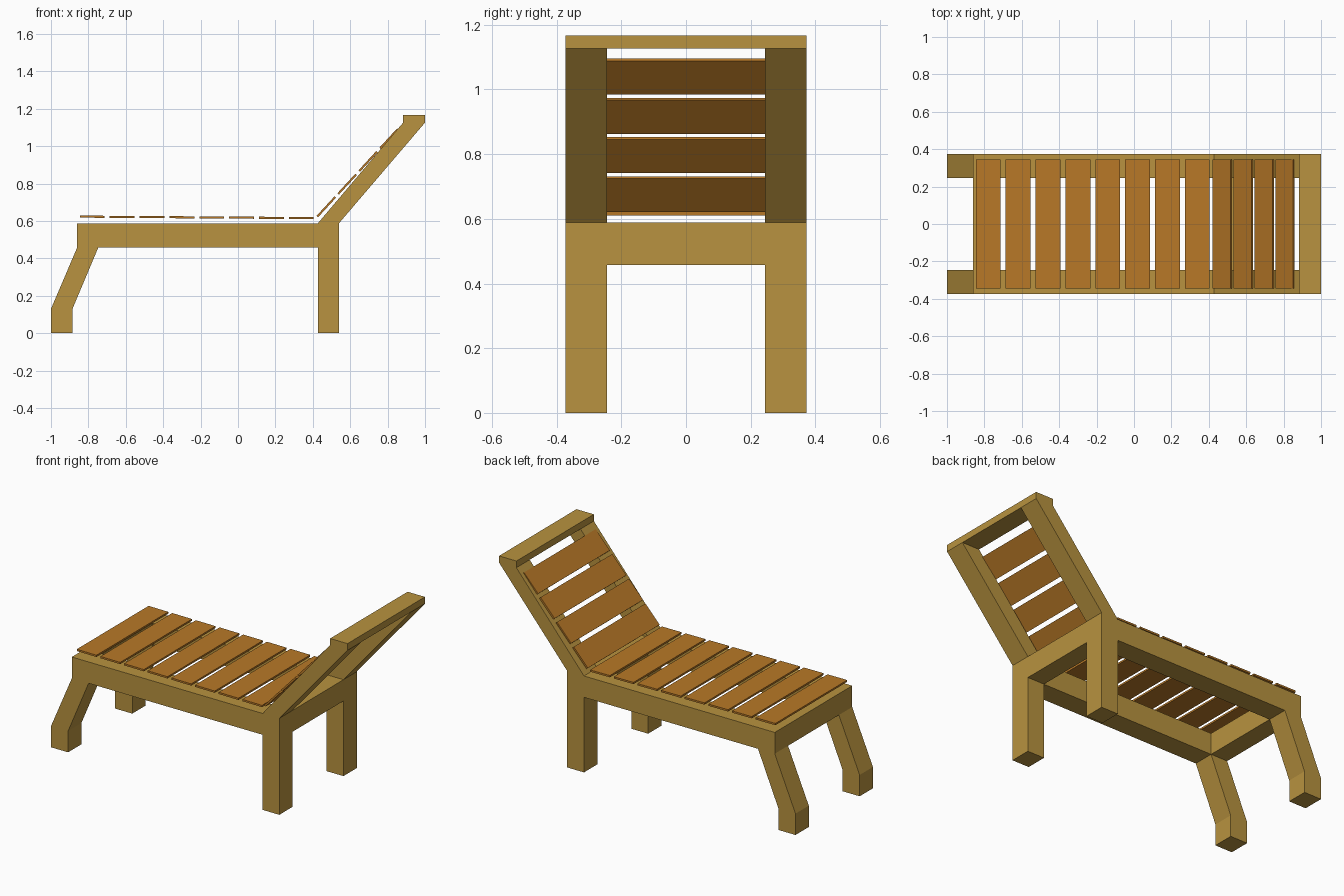
import bpy, bmesh, math
from mathutils import Matrix, Vector

if "Cube" in bpy.data.objects:
    bpy.data.objects.remove(bpy.data.objects["Cube"])


def material(name, color):
    m = bpy.data.materials.new(name)
    m.diffuse_color = (*color, 1)
    m.use_nodes = True
    m.node_tree.nodes["Principled BSDF"].inputs["Base Color"].default_value = m.diffuse_color
    return m


FRAME = material("frame_wood", (0.48, 0.29, 0.05))
SLAT = material("slat_wood", (0.48, 0.19, 0.02))


def finish(name, bm, mat):
    bmesh.ops.recalc_face_normals(bm, faces=bm.faces)
    me = bpy.data.meshes.new(name)
    bm.to_mesh(me)
    bm.free()
    me.materials.append(mat)
    ob = bpy.data.objects.new(name, me)
    bpy.context.collection.objects.link(ob)
    return ob


def extrude_profile(name, pts, y0, y1, mat):
    """Extrude an x-z outline along y."""
    bm = bmesh.new()
    face = bm.faces.new([bm.verts.new((x, y0, z)) for x, z in pts])
    ext = bmesh.ops.extrude_face_region(bm, geom=[face])
    moved = [v for v in ext["geom"] if isinstance(v, bmesh.types.BMVert)]
    bmesh.ops.translate(bm, verts=moved, vec=(0, y1 - y0, 0))
    return finish(name, bm, mat)


def slat(name, x, z, length, angle):
    """Thin board across the frame, tilted about y."""
    bm = bmesh.new()
    mat = (Matrix.Translation((x, 0, z)) @ Matrix.Rotation(-angle, 4, 'Y')
           @ Matrix.Diagonal((length, 0.692, 0.011, 1)))
    bmesh.ops.create_cube(bm, size=1, matrix=mat)
    return finish(name, bm, SLAT)


OUT, INN = 0.373, 0.245

# Side frames: bent foot leg, rail, straight leg and backrest upright
side = [(-1, 0), (-0.885, 0), (-0.885, 0.13), (-0.747, 0.458), (0.427, 0.458),
        (0.427, 0), (0.54, 0), (0.54, 0.588), (1, 1.126), (1, 1.167),
        (0.883, 1.167), (0.883, 1.126), (0.427, 0.588), (-0.86, 0.588),
        (-0.86, 0.458), (-1, 0.13)]
extrude_profile("side_frame_front", side, -OUT, -INN, FRAME)
extrude_profile("side_frame_back", side, INN, OUT, FRAME)

# Cross beams joining the two sides
for name, x0, x1, z0, z1 in (("foot_beam", -0.86, -0.747, 0.458, 0.588),
                             ("rear_beam", 0.427, 0.54, 0.458, 0.588),
                             ("headrest_beam", 0.883, 1.0, 1.126, 1.167)):
    extrude_profile(name, [(x0, z0), (x1, z0), (x1, z1), (x0, z1)],
                    -INN, INN, FRAME)

# Seat slats, dropping very slightly towards the backrest
for i in range(8):
    slat(f"seat_slat_{i + 1}", -0.779 + i * 0.1596, 0.623 - i * 0.001,
         0.133, math.radians(-0.4))

# Backrest slats
for i in range(4):
    slat(f"back_slat_{i + 1}", 0.472 + i * 0.1118, 0.676 + i * 0.1213,
         0.141, math.radians(47.4))
